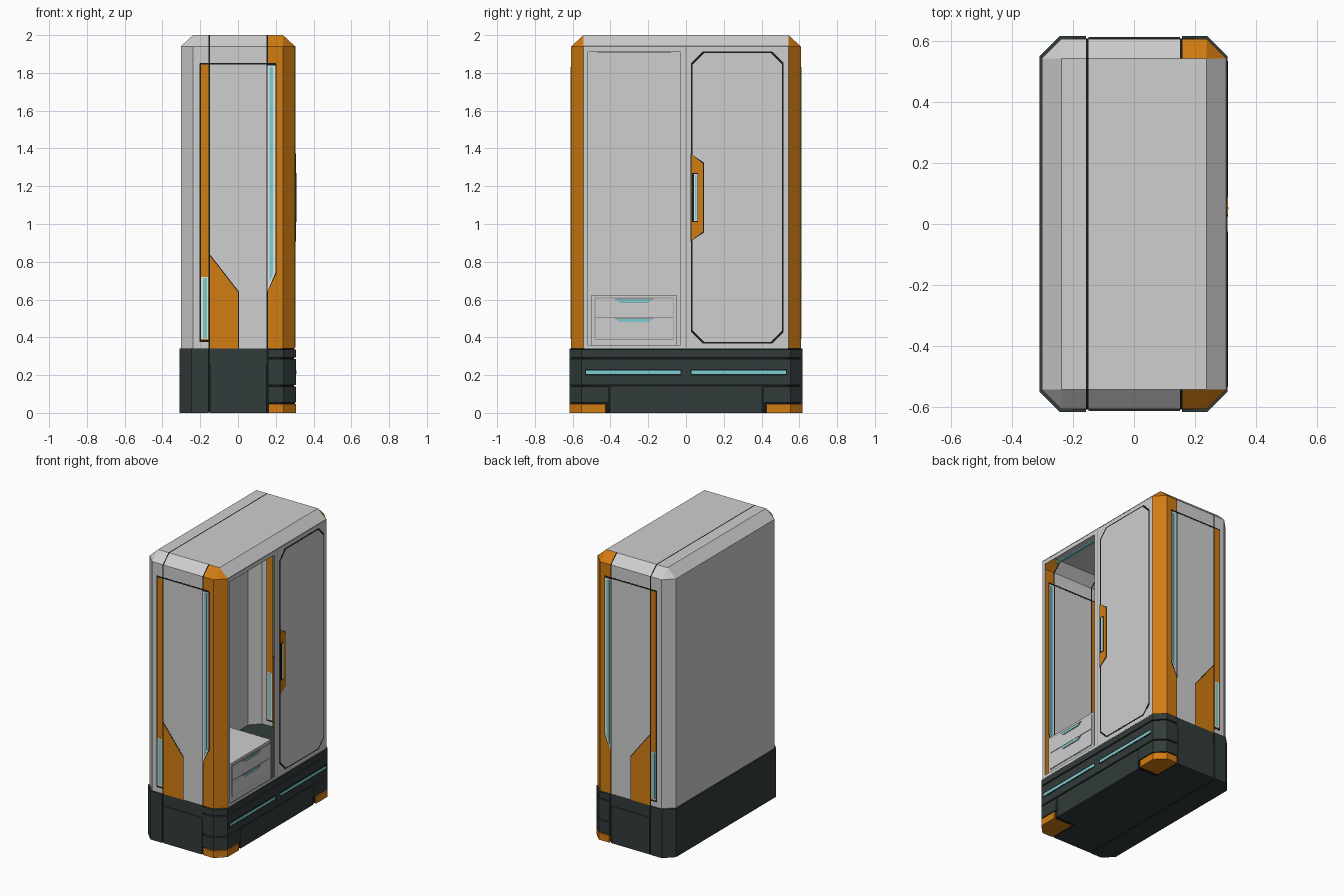
import bpy, bmesh
from mathutils import Vector

if "Cube" in bpy.data.objects:
    bpy.data.objects.remove(bpy.data.objects["Cube"])


def material(name, r, g, b):
    m = bpy.data.materials.new(name)
    m.use_nodes = True
    m.diffuse_color = (r, g, b, 1)
    m.node_tree.nodes["Principled BSDF"].inputs["Base Color"].default_value = (r, g, b, 1)
    return m


GREY = material("light grey", 0.62, 0.62, 0.62)
MID = material("mid grey", 0.3, 0.3, 0.3)
ORANGE = material("orange", 0.64, 0.2, 0.006)
DARK = material("dark slate", 0.032, 0.044, 0.043)
BLACK = material("black", 0.008, 0.01, 0.01)
CYAN = material("cyan", 0.2, 0.62, 0.64)
WHITE = material("white", 0.9, 0.9, 0.9)

HX, HY, CUT, WALL = 0.303, 0.608, 0.065, 0.003


def finish(name, bm, *mats):
    mesh = bpy.data.meshes.new(name)
    bmesh.ops.recalc_face_normals(bm, faces=bm.faces)
    bm.to_mesh(mesh)
    bm.free()
    for m in mats:
        mesh.materials.append(m)
    ob = bpy.data.objects.new(name, mesh)
    bpy.context.collection.objects.link(ob)
    return ob


def octagon(hx, hy, c, cz=None):
    cz = cz or c
    return [(sx * (hx - dx), sy * (hy - dy)) for sx in (-1, 1) for sy in (-1, 1)
            for dx, dy in ((c, 0), (0, cz))]


def hull(points):
    bm = bmesh.new()
    verts = [bm.verts.new(p) for p in points]
    bmesh.ops.convex_hull(bm, input=verts)
    bmesh.ops.dissolve_limit(bm, angle_limit=0.01, verts=bm.verts, edges=bm.edges)
    return bm


def slice_mesh(bm, axis, at, faces=None, keep=0):
    """Cut at a plane; keep=1 keeps the high side, keep=-1 the low side."""
    normal = Vector((0, 0, 0))
    normal[axis] = 1
    faces = faces or bm.faces[:]
    geom = list({e for f in faces for e in f.edges} | {v for f in faces for v in f.verts}) + list(faces)
    bmesh.ops.bisect_plane(bm, geom=geom, plane_co=normal * at, plane_no=normal,
                           clear_inner=keep > 0, clear_outer=keep < 0)
    if keep:
        bmesh.ops.holes_fill(bm, edges=bm.edges)


def block(name, hx, hy, z0, z1, mat, *cuts):
    """Chamfered-corner slab, trimmed by (axis, position, side kept)."""
    bm = hull([(x, y, z) for x, y in octagon(hx, hy, CUT) for z in (z0, z1)])
    for axis, at, keep in cuts:
        slice_mesh(bm, axis, at, keep=keep)
    return finish(name, bm, mat)


def prism(name, outline, axis, a, b, mat):
    """Extrude a (horizontal, z) outline along x or y."""
    bm = bmesh.new()
    place = (lambda u, z, d: (d, u, z)) if axis == 0 else (lambda u, z, d: (u, d, z))
    face = bm.faces.new([bm.verts.new(place(u, z, a)) for u, z in outline])
    new = bmesh.ops.extrude_face_region(bm, geom=[face])["geom"]
    shift = Vector(place(0, 0, b - a))
    bmesh.ops.translate(bm, vec=shift, verts=[v for v in new if isinstance(v, bmesh.types.BMVert)])
    return finish(name, bm, mat)


def rect(u0, u1, z0, z1):
    return [(u0, z0), (u1, z0), (u1, z1), (u0, z1)]


# Cabinet shell with chamfered corners and top
ring = octagon(HX, HY, CUT)
top = [(sx * (HX - CUT), sy * (HY - CUT), 2.0) for sx in (-1, 1) for sy in (-1, 1)]
bm = hull([(x, y, z) for x, y in ring for z in (0.34, 1.94)] + top)
bmesh.ops.delete(bm, geom=[f for f in bm.faces if f.normal.z < -0.9], context="FACES_ONLY")
for x in (-0.157, -0.149, 0.151, 0.159):
    slice_mesh(bm, 0, x)

# Open compartment in the door side
OPEN = (-0.52, -0.03, 0.36, 1.91)
for axis, at in zip((1, 1, 2, 2), OPEN):
    slice_mesh(bm, axis, at, [f for f in bm.faces if f.normal.x > 0.99])
hole = []
for f in bm.faces:
    c = f.calc_center_median()
    if f.normal.x > 0.99 and OPEN[0] < c.y < OPEN[1] and OPEN[2] < c.z < OPEN[3]:
        hole.append(f)
    elif -0.157 < c.x < -0.149 or (0.151 < c.x < 0.159 and abs(c.y) > HY - CUT):
        f.material_index = 1
    elif c.x > 0.159 and abs(c.y) > HY - CUT + 0.005:
        f.material_index = 2
bmesh.ops.delete(bm, geom=hole, context="FACES")
shell = finish("cabinet_shell", bm, GREY, BLACK, ORANGE)
solid = shell.modifiers.new("wall", "SOLIDIFY")
solid.thickness, solid.offset = WALL, -1

# Inlays on both end walls, showing inside and outside
light = [(0.157, 0.645), (0.198, 0.742), (0.198, 1.84), (0.157, 1.84)]
inlays = [
    ("top_seam", rect(-0.202, 0.202, 1.844, 1.853), 1, BLACK),
    ("strip_seam", rect(-0.203, -0.15, 0.375, 1.85), 1, BLACK),
    ("orange_strip", rect(-0.197, -0.157, 0.385, 1.844), 2, ORANGE),
    ("lower_light_frame", rect(-0.195, -0.159, 0.39, 0.72), 2.5, WHITE),
    ("lower_light", rect(-0.186, -0.165, 0.395, 0.715), 3, CYAN),
    ("kick_seam", [(-0.153, 0.34), (0.004, 0.34), (0.004, 0.643), (-0.153, 0.845)], 1, BLACK),
    ("kick_panel", [(-0.149, 0.34), (0, 0.34), (0, 0.64), (-0.149, 0.832)], 2, ORANGE),
    ("tall_light_seam", [(0.151, 0.63), (0.204, 0.738), (0.204, 1.846), (0.151, 1.846)], 1, BLACK),
    ("tall_light_frame", light, 2, WHITE),
    ("tall_light", [(0.166, 0.69), (0.186, 0.74), (0.186, 1.83), (0.166, 1.83)], 3, CYAN),
]
for side, s in (("front", -1), ("back", 1)):
    for name, outline, level, mat in inlays:
        t = level * 0.001
        prism(f"{side}_{name}", outline, 1, s * (HY - WALL - t), s * (HY + t), mat)


# Closed door with seam, and the line between the doors
def door_outline(inset):
    y0, y1, z0, z1, c = 0.027 + inset, 0.517 - inset, 0.368 + inset, 1.912 - inset, 0.06
    return [(y0 + c, z0), (y1 - c, z0), (y1, z0 + c), (y1, z1 - c),
            (y1 - c, z1), (y0 + c, z1), (y0, z1 - c), (y0, z0 + c)]


prism("door_seam", door_outline(0), 0, HX - 0.001, HX + 0.001, BLACK)
prism("door_panel", door_outline(0.008), 0, HX - 0.001, HX + 0.002, GREY)
prism("door_divider", rect(-0.002, 0.002, 0.345, 1.94), 0, HX - 0.001, HX + 0.001, MID)
prism("upper_frame_line", rect(-0.543, 0.543, 1.937, 1.942), 0, HX - 0.001, HX + 0.001, MID)


# Door handle
def handle_outline(e):
    return [(0.03 - e, 0.913 - e), (0.09 + e, 0.96 - e), (0.09 + e, 1.32 + e), (0.03 - e, 1.367 + e)]


prism("handle_seam", handle_outline(0.005), 0, HX, HX + 0.003, BLACK)
prism("handle", handle_outline(0), 0, HX, HX + 0.005, ORANGE)
prism("handle_slot", rect(0.031, 0.063, 1.01, 1.27), 0, HX, HX + 0.006, BLACK)
prism("handle_light_frame", rect(0.043, 0.06, 1.016, 1.264), 0, HX, HX + 0.0065, WHITE)
prism("handle_light", rect(0.047, 0.056, 1.02, 1.26), 0, HX, HX + 0.007, CYAN)

# Drawer unit inside the compartment
prism("drawer_unit", rect(-0.5, -0.05, 0.345, 0.625), 0, -0.28, 0.29, GREY)
prism("drawer_gap", rect(-0.485, -0.065, 0.385, 0.61), 0, 0.289, 0.291, MID)
for name, z0, z1 in (("lower", 0.39, 0.502), ("upper", 0.507, 0.605)):
    prism(f"{name}_drawer_front", rect(-0.48, -0.07, z0, z1), 0, 0.289, 0.294, GREY)
    prism(f"{name}_drawer_handle", [(-0.35, z1 - 0.022), (-0.2, z1 - 0.022), (-0.17, z1), (-0.38, z1)],
          0, 0.29, 0.298, MID)
    prism(f"{name}_drawer_light", [(-0.35, z1 - 0.02), (-0.2, z1 - 0.02), (-0.18, z1 - 0.006),
                                   (-0.37, z1 - 0.006)], 0, 0.29, 0.299, CYAN)
prism("ceiling_light", rect(-0.47, -0.08, 1.908, 1.918), 0, 0.24, 0.26, CYAN)

# Base: dark core with plinth layers around it
BX, BY = 0.31, 0.617
block("base_core", BX - 0.014, BY - 0.014, 0.002, 0.342, BLACK)
block("base_floor", HX - 0.006, HY - 0.006, 0.342, 0.346, DARK)
block("base_rear", BX, BY, 0, 0.34, DARK, (0, -0.157, -1))
middle = ((0, -0.149, 1), (0, 0.151, -1))
block("base_middle_lower", BX, BY - 0.002, 0, 0.258, DARK, *middle)
block("base_middle_upper", BX, BY - 0.007, 0.258, 0.34, DARK, *middle)
block("base_upper_trim", BX - 0.003, BY, 0.293, 0.336, DARK, (0, 0.158, 1))
block("base_band", BX - 0.003, BY, 0.147, 0.285, DARK, (0, 0.158, 1))
block("base_kickboard", BX - 0.009, BY, 0, 0.14, DARK, (0, 0.151, 1), (1, -0.4, 1), (1, 0.4, -1))
for side, s in (("front", -1), ("back", 1)):
    block(f"{side}_foot_block", BX - 0.003, BY, 0.054, 0.139, DARK, (0, 0.158, 1), (1, s * 0.407, s))
    block(f"{side}_foot", BX - 0.003, BY, 0, 0.048, ORANGE, (0, 0.162, 1), (1, s * 0.425, s))
    # Light bars on the plinth
    u0, u1 = sorted((s * 0.03, s * 0.53))
    prism(f"{side}_plinth_light_seam", rect(u0 - 0.006, u1 + 0.006, 0.197, 0.232), 0, 0.3, 0.308, BLACK)
    prism(f"{side}_plinth_light", rect(u0, u1, 0.206, 0.224), 0, 0.3, 0.309, CYAN)
